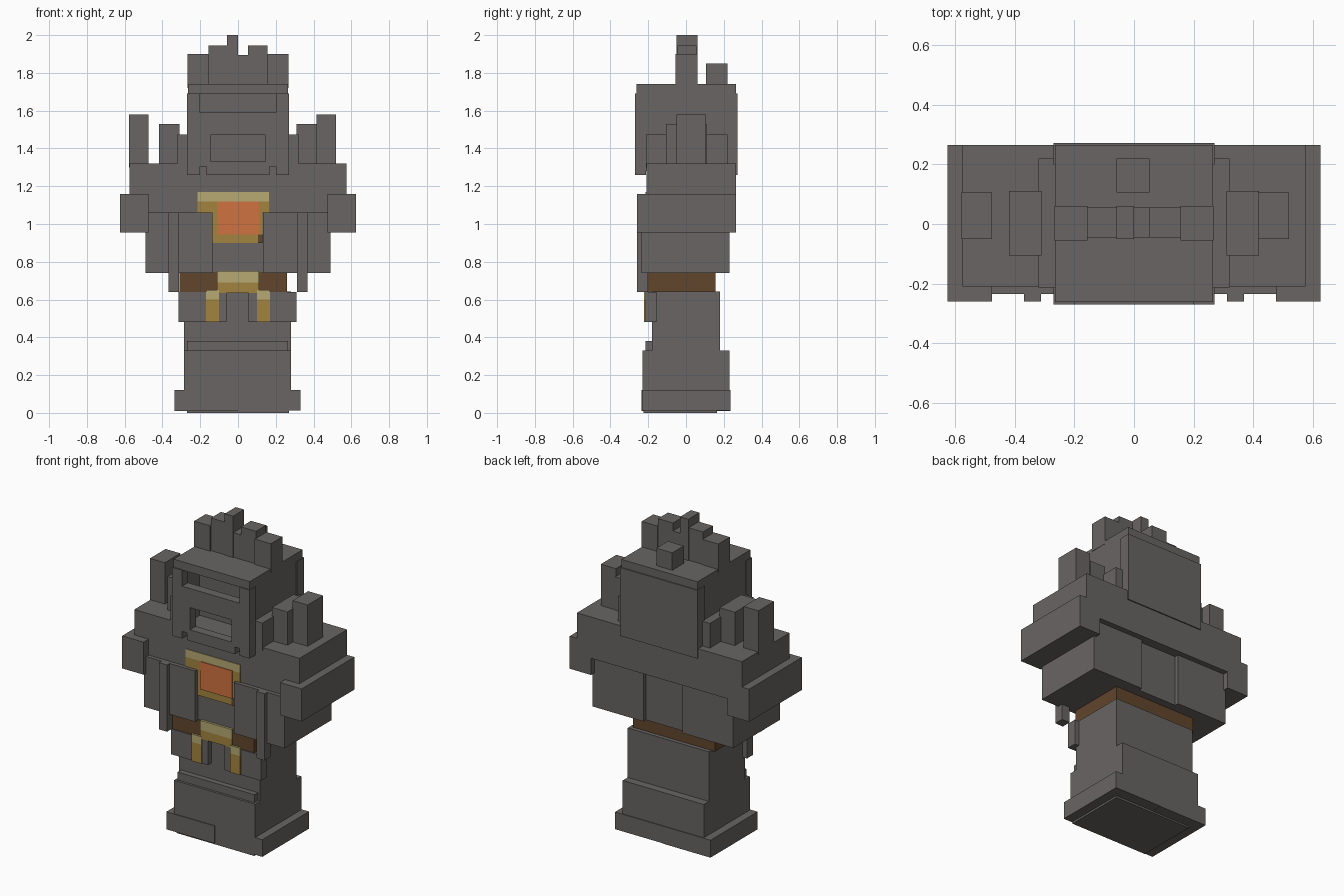
import bpy
import bmesh
from mathutils import Vector

default_cube = bpy.data.objects.get("Cube")
if default_cube:
    bpy.data.objects.remove(default_cube, do_unlink=True)


def make_material(name, red, green, blue):
    material = bpy.data.materials.new(name)
    material.use_nodes = True
    color = (red, green, blue, 1)
    material.diffuse_color = color
    shader = material.node_tree.nodes["Principled BSDF"]
    shader.inputs["Base Color"].default_value = color
    shader.inputs["Roughness"].default_value = .9
    return material


stone = make_material("stone grey", .14, .13, .125)
gold = make_material("dark gold", .36, .23, .05)
pale_gold = make_material("pale gold", .47, .40, .17)
leather = make_material("brown leather", .12, .06, .025)
gem = make_material("orange gem", .62, .17, .05)


def box(name, x, y, z, material=stone):
    """Make a box from its low and high limits along each axis."""
    mesh = bpy.data.meshes.new(name)
    bm = bmesh.new()
    bmesh.ops.create_cube(bm, size=1)
    for vertex in bm.verts:
        vertex.co = Vector([
            limits[1] if side > 0 else limits[0]
            for side, limits in zip(vertex.co, (x, y, z))
        ])
    bm.to_mesh(mesh)
    bm.free()
    mesh.materials.append(material)
    part = bpy.data.objects.new(name, mesh)
    bpy.context.scene.collection.objects.link(part)
    return part


def pair(name, x, y, z, material=stone):
    """Make a left box and its mirrored right partner."""
    box("left_" + name, x, y, z, material)
    box("right_" + name, (-x[1], -x[0]), y, z, material)


# Feet and legs
box("foot_sole", (-.27, .27), (-.225, .165), (0, .02))
box("left_foot", (0, .33), (-.23, .235), (.012, .12))
box("right_foot", (-.335, 0), (-.235, .235), (.01, .12))
box("lower_legs", (-.285, .28), (-.23, .23), (.1, .33))
box("upper_legs", (-.285, .28), (-.18, .18), (.3, .642))
box("knee_trim", (-.27, .265), (-.215, -.17), (.33, .38))

# Skirt plates and their gold tabs
box("left_skirt_plate", (.055, .31), (-.215, -.155), (.48, .64))
box("right_skirt_plate", (-.315, -.06), (-.215, -.155), (.48, .64))
pair("tab", (.1, .17), (-.222, -.2), (.48, .6), gold)
pair("tab_top", (.1, .17), (-.222, -.2), (.6, .65), pale_gold)

# Belt and buckle
box("belt", (-.31, .26), (-.21, .155), (.64, .745), leather)
box("buckle", (-.11, .11), (-.219, -.2), (.635, .69), gold)
box("buckle_top", (-.11, .11), (-.219, -.2), (.69, .75), pale_gold)

# Torso with raised side panels
box("torso_core", (-.48, .48), (-.205, .205), (.74, 1.1))
pair("torso_panel", (.135, .49), (-.235, .23), (.74, 1.06))
box("chest", (-.575, .575), (-.21, .265), (1.06, 1.32))
pair("arm_cuff", (.475, .625), (-.26, .265), (.955, 1.16))
pair("hanging_strap", (.312, .368), (-.26, -.2), (.64, 1.06))

# Chest ornament
box("ornament_lower", (-.14, .13), (-.212, -.2), (.9, 1.06), gold)
box("ornament_upper", (-.215, .165), (-.214, -.2), (1.06, 1.12), gold)
box("ornament_top", (-.215, .165), (-.214, -.2), (1.12, 1.17), pale_gold)
box("ornament_corner", (.105, .13), (-.215, -.2), (.9, .945), leather)
box("chest_gem", (-.11, .11), (-.219, -.2), (.945, 1.12), gem)

# Shoulder blocks
pair("collar_block", (.262, .32), (-.213, .22), (1.3, 1.475))
pair("shoulder_block", (.31, .418), (-.105, .11), (1.3, 1.53))
box("left_shoulder_spike", (.415, .52), (-.05, .105), (1.3, 1.58))
box("right_shoulder_spike", (-.578, -.475), (-.05, .105), (1.3, 1.58))

# Hollow helmet shell
box("helmet_roof", (-.265, .265), (-.262, .265), (1.687, 1.74))
box("inner_head", (-.25, .25), (-.06, .26), (1.3, 1.7))
box("helmet_back", (-.27, .27), (.2, .272), (1.26, 1.69))
pair("helmet_side", (.225, .265), (-.23, .25), (1.28, 1.7))

# Face mask, leaving the visor slot, mouth opening and chin notches
mask_depth = (-.27, -.212)
box("mask_chin_upper", (-.27, .27), mask_depth, (1.305, 1.33))
box("mask_chin_middle", (-.168, .168), mask_depth, (1.26, 1.305))
pair("mask_jaw", (.2, .27), mask_depth, (1.26, 1.305))
pair("mask_cheek", (.145, .27), mask_depth, (1.33, 1.47))
box("mask_nose_band", (-.27, .27), mask_depth, (1.47, 1.59))
pair("mask_temple", (.2, .27), mask_depth, (1.59, 1.69))

# Crown crest and rear knob
pair("crest_outer", (.155, .267), (-.055, .06), (1.72, 1.9))
pair("crest_inner", (.052, .157), (-.045, .055), (1.72, 1.945))
box("crest_middle", (0, .054), (-.045, .055), (1.72, 1.895))
box("crest_tip", (-.058, 0), (-.05, .06), (1.72, 2))
box("rear_knob", (-.058, .052), (.105, .22), (1.72, 1.85))
